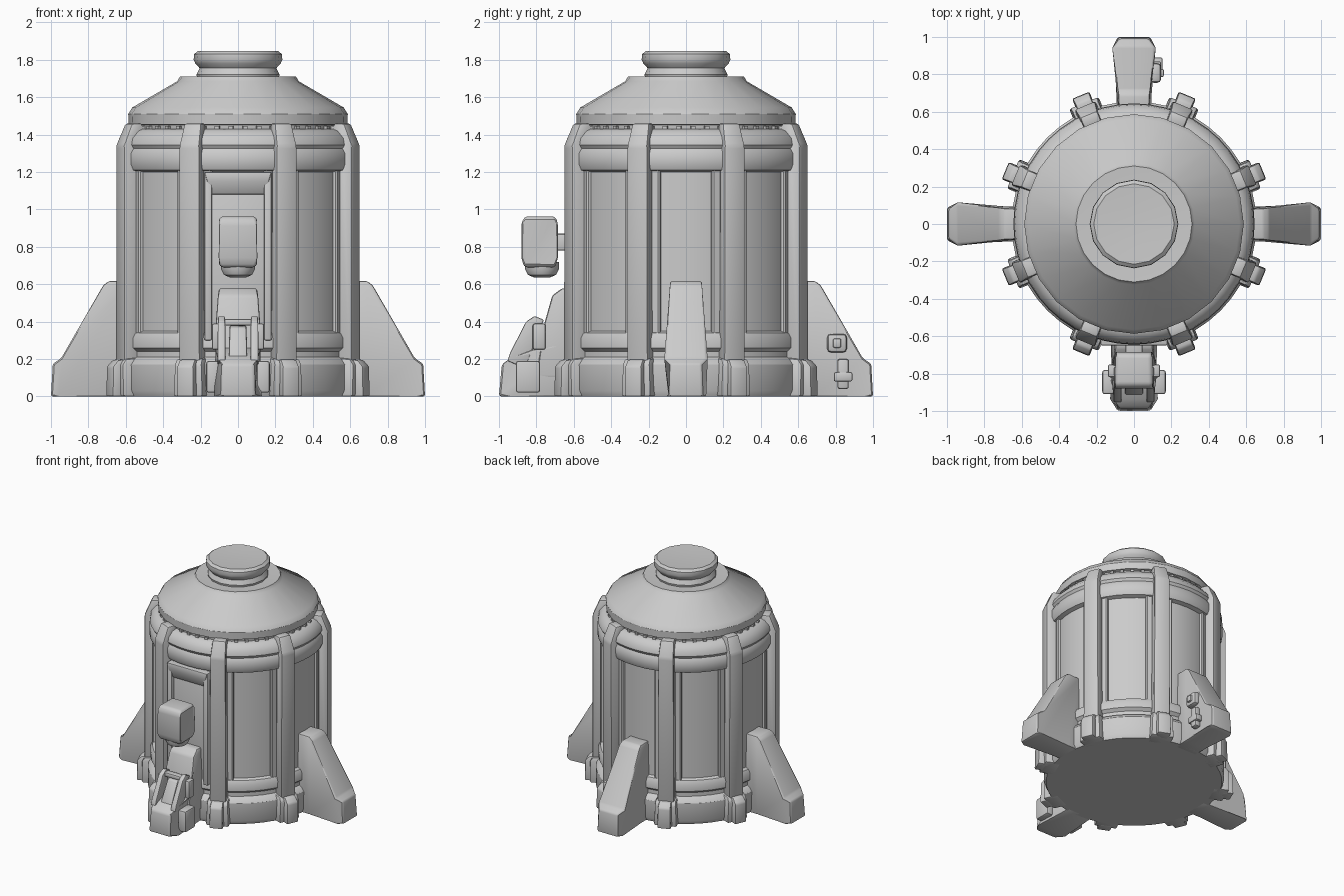
import bpy, bmesh
from math import radians, sin, cos, pi

SIDE_ANGLES = {"right": 0, "back": 90, "left": 180}
FRONT = -90


def finish(bm, name, angle=0, bevel=0.0, segs=2):
    bmesh.ops.recalc_face_normals(bm, faces=bm.faces)
    if bevel:
        edges = [e for e in bm.edges if e.calc_face_angle(0) > radians(20)]
        bmesh.ops.bevel(bm, geom=edges, offset=bevel, segments=segs,
                        profile=0.5, affect='EDGES', clamp_overlap=True)
    me = bpy.data.meshes.new(name)
    bm.to_mesh(me)
    bm.free()
    ob = bpy.data.objects.new(name, me)
    ob.rotation_euler.z = radians(angle)
    bpy.context.collection.objects.link(ob)
    return ob


def lathe(name, profile, n=32, centre=(0, 0)):
    """Revolve (radius, z) points; both ends are capped."""
    bm = bmesh.new()
    rings = [[bm.verts.new((centre[0] + r * cos(2 * pi * i / n),
                            centre[1] + r * sin(2 * pi * i / n), z))
              for i in range(n)] for r, z in profile]
    for a, b in zip(rings, rings[1:]):
        for i in range(n):
            j = (i + 1) % n
            bm.faces.new((a[i], a[j], b[j], b[i]))
    bm.faces.new(rings[0])
    bm.faces.new(rings[-1])
    return finish(bm, name)


def prism(name, pts, angle=0, t=0.0, bevel=0.0, segs=2):
    """Outline of (radial, z, half width) points, thickened sideways, turned to angle."""
    bm = bmesh.new()
    a = [bm.verts.new((r, t - w, z)) for r, z, w in pts]
    b = [bm.verts.new((r, t + w, z)) for r, z, w in pts]
    bm.faces.new(a)
    bm.faces.new(b)
    for i in range(len(pts)):
        j = (i + 1) % len(pts)
        bm.faces.new((a[i], a[j], b[j], b[i]))
    return finish(bm, name, angle, bevel, segs)


def box(name, r0, r1, z0, z1, w, angle=0, t=0.0, bevel=0.01, segs=2):
    return prism(name, [(r0, z0, w), (r1, z0, w), (r1, z1, w), (r0, z1, w)],
                 angle, t, bevel, segs)


# Drum body with base plinth, recessed wall and upper collar
lathe("body_drum", [(0.64, 0), (0.655, 0.03), (0.655, 0.17), (0.635, 0.2),
                    (0.615, 0.21), (0.615, 0.24), (0.638, 0.26), (0.638, 0.31),
                    (0.622, 0.34), (0.6, 0.35), (0.6, 1.2), (0.632, 1.21),
                    (0.645, 1.24), (0.645, 1.3), (0.63, 1.325), (0.642, 1.345),
                    (0.635, 1.38), (0.6, 1.42), (0.57, 1.43)], 48)

# Faceted roof, neck and cap
lathe("roof", [(0.56, 1.41), (0.565, 1.45), (0.585, 1.455), (0.587, 1.51),
               (0.565, 1.545), (0.325, 1.685), (0.31, 1.71), (0.22, 1.705)], 24)
lathe("roof_cap", [(0.215, 1.69), (0.222, 1.72), (0.205, 1.755), (0.228, 1.78),
                   (0.237, 1.8), (0.235, 1.83), (0.215, 1.846), (0.1, 1.84)], 16)

# Rivets under the roof rim
for i in range(48):
    box("roof_rivet", 0.56, 0.58, 1.43, 1.447, 0.012, i * 7.5 + 3.75, bevel=0)

# Eight pillars with panel trims and stepped feet
for k in range(8):
    a = 22.5 + 45 * k
    prism("pillar", [(0.57, 0.18, 0.062), (0.685, 0.18, 0.062),
                     (0.685, 1.34, 0.06), (0.635, 1.46, 0.05),
                     (0.57, 1.46, 0.05)], a, bevel=0.014)
    for s in (-1, 1):
        box("panel_trim", 0.57, 0.615, 0.3, 1.24, 0.025, a, s * 0.075, 0.008, 1)
    prism("pillar_foot", [(0.58, 0, 0.085), (0.7, 0, 0.085), (0.7, 0.17, 0.08),
                          (0.68, 0.2, 0.075), (0.58, 0.21, 0.075)], a, bevel=0.012)
    prism("pillar_foot_block", [(0.66, 0, 0.05), (0.745, 0, 0.05),
                                (0.742, 0.16, 0.048), (0.71, 0.195, 0.045),
                                (0.66, 0.2, 0.045)], a, bevel=0.01)

# Three sloping buttress legs
for side, a in SIDE_ANGLES.items():
    prism(side + "_leg", [(0.58, 0, 0.095), (0.7, 0, 0.095), (0.96, 0, 0.118),
                          (1.0, 0, 0.085), (0.99, 0.175, 0.08),
                          (0.945, 0.205, 0.108), (0.72, 0.595, 0.09),
                          (0.69, 0.617, 0.082), (0.58, 0.617, 0.08)], a,
          bevel=0.01, segs=2)

# Valve and pipe fittings on the side of the back leg
box("back_valve", 0.755, 0.86, 0.235, 0.335, 0.03, 90, -0.115, 0.02)
box("back_valve_knob", 0.785, 0.83, 0.26, 0.31, 0.03, 90, -0.13, 0.01)
box("back_pipe", 0.81, 0.87, 0.04, 0.2, 0.025, 90, -0.12, 0.012)
box("back_pipe_clamp", 0.79, 0.89, 0.08, 0.13, 0.028, 90, -0.125, 0.01)

# Front doorway: panel, jambs and lintel
box("door_panel", 0.56, 0.615, 0.3, 1.2, 0.17, FRONT, bevel=0.005)
for s in (-1, 1):
    box("door_jamb", 0.57, 0.645, 0.3, 1.2, 0.02, FRONT, s * 0.16, 0.008)
prism("door_lintel", [(0.57, 1.08, 0.15), (0.625, 1.08, 0.15),
                      (0.65, 1.15, 0.165), (0.65, 1.2, 0.18), (0.57, 1.2, 0.18)],
      FRONT, bevel=0.008)

# Front leg: low foot, rear wedge, side rails and cradle bar
prism("front_leg_foot", [(0.6, 0, 0.11), (0.94, 0, 0.14), (1.0, 0, 0.085),
                         (0.985, 0.17, 0.08), (0.94, 0.205, 0.115),
                         (0.82, 0.25, 0.12), (0.6, 0.3, 0.11)], FRONT, bevel=0.012)
prism("front_leg_wedge", [(0.58, 0.1, 0.125), (0.8, 0.1, 0.12),
                          (0.76, 0.38, 0.12), (0.715, 0.54, 0.11),
                          (0.66, 0.58, 0.1), (0.58, 0.58, 0.1)], FRONT, bevel=0.015)
for s in (-1, 1):
    prism("front_leg_rail", [(0.86, 0.15, 0.022), (0.955, 0.19, 0.022),
                             (0.94, 0.235, 0.022), (0.855, 0.4, 0.02),
                             (0.81, 0.43, 0.018), (0.76, 0.41, 0.018)],
          FRONT, s * 0.088, 0.008)
    box("front_leg_clamp", 0.78, 0.91, 0.02, 0.19, 0.035, FRONT, s * 0.135, 0.014)
    box("front_leg_hinge", 0.75, 0.82, 0.25, 0.39, 0.025, FRONT, s * 0.115, 0.012)
prism("front_leg_bar", [(0.8, 0.2, 0.05), (0.92, 0.2, 0.05),
                        (0.83, 0.37, 0.045), (0.76, 0.38, 0.045)], FRONT, bevel=0.01)
box("front_leg_crossbar", 0.78, 0.83, 0.38, 0.415, 0.085, FRONT, bevel=0.01)

# Lamp housing standing off the door
prism("lamp_housing", [(0.7, 0.69, 0.09), (0.865, 0.69, 0.095), (0.88, 0.74, 0.113),
                       (0.88, 0.93, 0.108), (0.86, 0.963, 0.095),
                       (0.7, 0.963, 0.09), (0.685, 0.93, 0.105),
                       (0.685, 0.74, 0.112)], FRONT, bevel=0.022, segs=3)
lathe("lamp_bulb", [(0.04, 0.635), (0.075, 0.65), (0.09, 0.68), (0.09, 0.72)],
      16, (0, -0.77))
box("lamp_bracket", 0.59, 0.71, 0.78, 0.87, 0.045, FRONT, bevel=0.012)

# Smooth shading with hard edges kept
for ob in bpy.context.collection.objects:
    ob.select_set(True)
    bpy.context.view_layer.objects.active = ob
bpy.ops.object.shade_smooth_by_angle(angle=radians(32))
